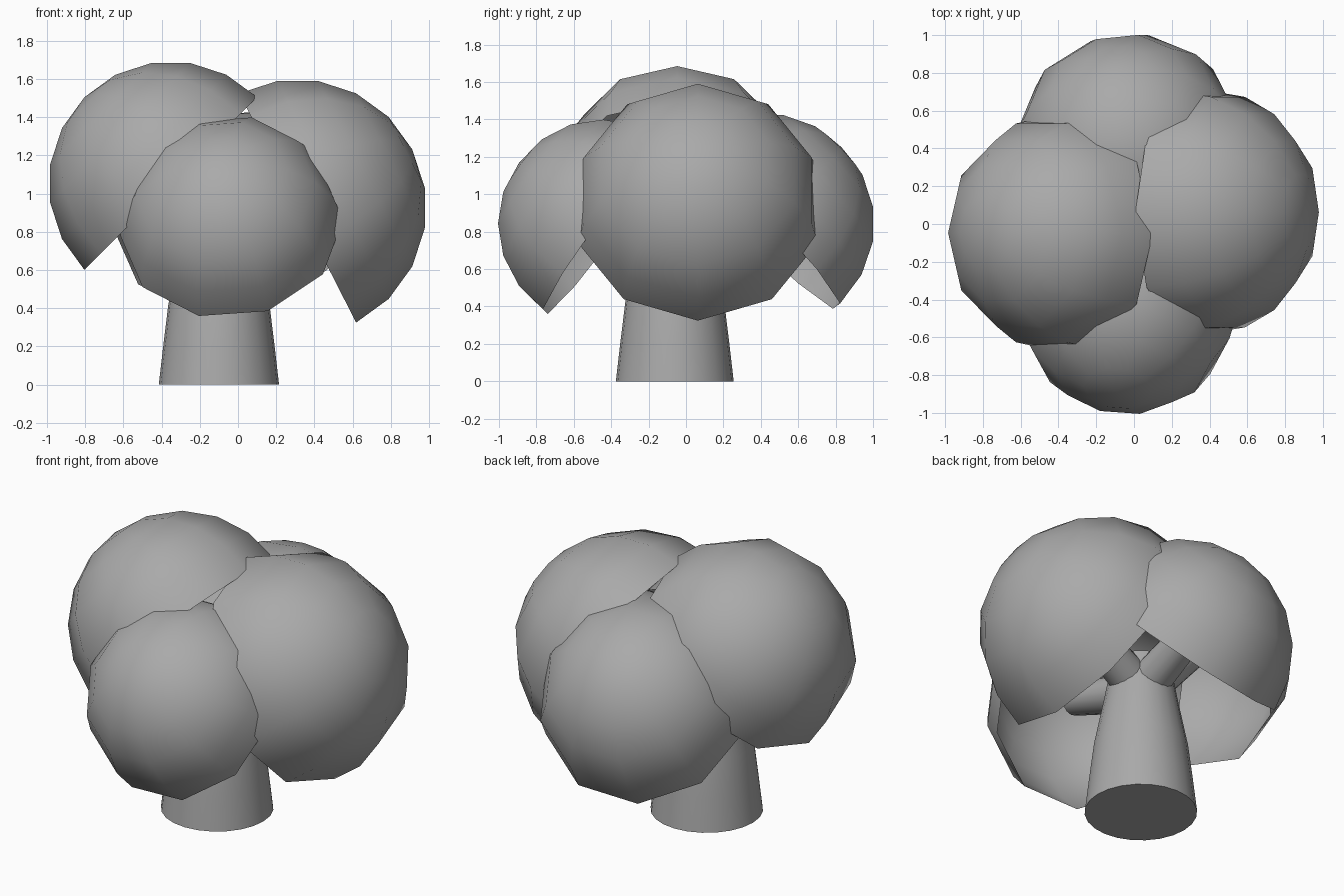
import bpy, bmesh
from math import radians, sin, cos, pi
from mathutils import Matrix, Vector

if "Cube" in bpy.data.objects:
    bpy.data.objects.remove(bpy.data.objects["Cube"], do_unlink=True)

grey = bpy.data.materials.new("plain_grey")
grey.use_nodes = True
grey.diffuse_color = (0.4, 0.4, 0.4, 1)
grey.node_tree.nodes["Principled BSDF"].inputs["Base Color"].default_value = (0.4, 0.4, 0.4, 1)


def revolve(name, profile, steps, matrix):
    """Turn an (r, z) profile around local z and place it."""
    bm = bmesh.new()
    verts = [bm.verts.new((r, 0, z)) for r, z in profile]
    edges = [bm.edges.new(pair) for pair in zip(verts, verts[1:])]
    bmesh.ops.spin(bm, geom=verts + edges, cent=(0, 0, 0), axis=(0, 0, 1),
                   angle=2 * pi, steps=steps, use_duplicate=False)
    bmesh.ops.remove_doubles(bm, verts=bm.verts, dist=0.0005)
    bmesh.ops.recalc_face_normals(bm, faces=bm.faces)
    # make sure the surface points outward
    if sum(f.normal.dot(f.calc_center_median()) for f in bm.faces) < 0:
        bmesh.ops.reverse_faces(bm, faces=bm.faces)
    mesh = bpy.data.meshes.new(name)
    bm.to_mesh(mesh)
    bm.free()
    mesh.materials.append(grey)
    obj = bpy.data.objects.new(name, mesh)
    bpy.context.collection.objects.link(obj)
    obj.matrix_world = matrix
    bpy.ops.object.select_all(action='DESELECT')
    obj.select_set(True)
    bpy.context.view_layer.objects.active = obj
    bpy.ops.object.shade_smooth_by_angle(angle=radians(60))


# Tapered trunk
base = Vector((-0.1, -0.06, 0))
revolve("trunk", [(0, 0), (0.315, 0), (0.292, 0.2), (0.265, 0.42), (0.21, 0.7), (0.165, 0.95), (0, 0.97)],
        24, Matrix.Translation(base))

# Open leaf domes, each leaning outward: centre, radius, heading, tilt, spin
domes = {
    "right": ((-0.352, -0.047, 1.053), 0.64, 180, 45, 0),
    "left": ((0.313, 0.063, 0.925), 0.674, 0, 63, 0),
    "front": ((-0.033, -0.422, 0.822), 0.587, -97, 54, 23),
    "back": ((-0.022, 0.395, 0.822), 0.617, 100, 46, 12),
}
fork = base + Vector((0, 0, 0.78))
for side, (centre, radius, heading, tilt, spin) in domes.items():
    turn = (Matrix.Rotation(radians(heading), 4, 'Z') @ Matrix.Rotation(radians(tilt), 4, 'Y')
            @ Matrix.Rotation(radians(spin), 4, 'Z'))
    arc = [(radius * sin(i * pi / 10), radius * cos(i * pi / 10)) for i in range(6)]
    revolve(side + "_leaf_dome", arc, 10, Matrix.Translation(centre) @ turn)

    # Branch from the fork into the dome
    tip = Vector(centre) + turn.to_3x3() @ Vector((0, 0, 0.2))
    reach = tip - fork
    aim = reach.to_track_quat('Z', 'Y').to_matrix().to_4x4()
    revolve(side + "_branch", [(0, 0), (0.12, 0), (0.09, reach.length), (0, reach.length)],
            16, Matrix.Translation(fork) @ aim)
